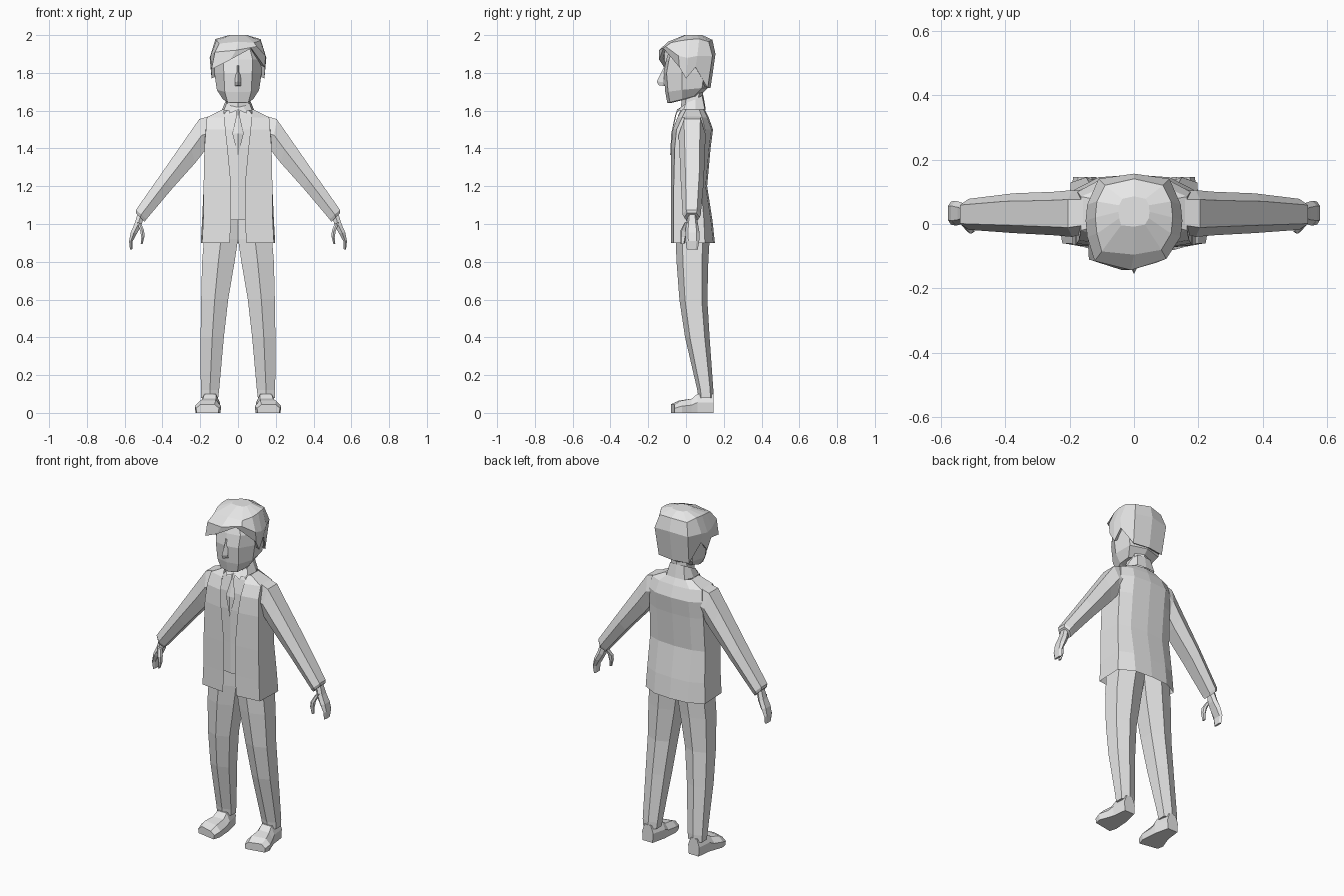
import bpy, bmesh, math
from mathutils import Vector

grey = bpy.data.materials.new("light grey")
grey.diffuse_color = (0.8, 0.8, 0.8, 1)


def finish(name, bm, mirror):
    bmesh.ops.remove_doubles(bm, verts=bm.verts, dist=0.0005)
    bmesh.ops.recalc_face_normals(bm, faces=bm.faces)
    me = bpy.data.meshes.new(name)
    bm.to_mesh(me)
    bm.free()
    me.materials.append(grey)
    ob = bpy.data.objects.new(name, me)
    bpy.context.collection.objects.link(ob)
    if mirror:
        ob.modifiers.new("mirror", 'MIRROR')
    return ob


def loft(name, rings, closed=True, caps=(True, True), mirror=False):
    """Skin a list of equal-length point rings."""
    bm = bmesh.new()
    rows = [[bm.verts.new(p) for p in r] for r in rings]
    n = len(rings[0])
    for a, b in zip(rows, rows[1:]):
        for i in range(n if closed else n - 1):
            j = (i + 1) % n
            bm.faces.new((a[i], a[j], b[j], b[i]))
    if caps[0]:
        bm.faces.new(rows[0])
    if caps[1]:
        bm.faces.new(rows[-1])
    return finish(name, bm, mirror)


HEX = [(0, -1), (1, -.6), (1, .6), (0, 1), (-1, .6), (-1, -.6)]


def flat_ring(z, x0, x1, y0, y1):
    """Horizontal six-sided ring with ridges at front and back."""
    cx, cy, hx, hy = (x0+x1)/2, (y0+y1)/2, (x1-x0)/2, (y1-y0)/2
    return [(cx + u*hx, cy + v*hy, z) for u, v in HEX]


def limb_ring(upper, lower, y0, y1):
    """Tilted six-sided ring between an upper and a lower (x, z) point."""
    a, b = Vector((upper[0], 0, upper[1])), Vector((lower[0], 0, lower[1]))
    c, h = (a + b)/2, (a - b)/2
    return [c + h*u + Vector((0, (y0+y1)/2 + v*(y1-y0)/2, 0)) for u, v in HEX]


# Trousers
loft("trouser_leg", [flat_ring(*r) for r in (
    (.08, .105, .195, .065, .145), (.12, .10, .197, .06, .145),
    (.40, .075, .198, -.005, .125), (.60, .052, .195, -.035, .113),
    (.80, .018, .19, -.05, .118), (.92, .0, .18, -.055, .125),
    (1.04, .0, .17, -.055, .12))], mirror=True)

# Shoes: heel to toe cross-sections, toes turned outward
def shoe_ring(y, x0, x1, top, skew):
    w = (x1 - x0)*.18
    return [(x0, y+skew, 0), (x1, y-skew, 0), (x1+.004, y-skew, top*.55),
            (x1-w, y-skew, top), (x0+w, y+skew, top), (x0-.004, y+skew, top*.55)]

loft("shoe", [shoe_ring(*r) for r in (
    (.145, .12, .185, .10, 0), (.06, .10, .195, .10, 0), (.03, .098, .205, .075, 0),
    (-.03, .093, .225, .065, -.008), (-.07, .105, .218, .045, -.01))], mirror=True)

# Jacket shell, open at the front: opening, front corner, side corner, back
def jacket_row(z, xo, yo, xf, yf, xs, ys, xb, yb):
    return [(xo, yo, z), (xf, yf, z), (xs, ys, z), (xb, yb - .008, z), (0, yb, z)]

loft("jacket", [jacket_row(*r) for r in (
    (.90, .045, -.08, .19, -.065, .197, .10, .11, .153),
    (1.02, .036, -.08, .184, -.065, .19, .095, .11, .14),
    (1.20, .036, -.08, .182, -.065, .182, .08, .11, .112),
    (1.40, .055, -.08, .178, -.06, .178, .09, .11, .13),
    (1.50, .066, -.07, .17, -.05, .175, .10, .11, .143),
    (1.565, .072, -.045, .165, -.02, .165, .085, .10, .12),
    (1.605, .075, -.02, .085, .0, .085, .07, .06, .10))],
    closed=False, caps=(False, False), mirror=True)

# Jacket collar, rising to the back
loft("collar", [
    [(.045, -.045, 1.60), (.075, -.015, 1.60), (.085, .05, 1.605), (.06, .10, 1.605), (0, .105, 1.605)],
    [(.03, -.03, 1.615), (.06, .0, 1.64), (.062, .05, 1.66), (.045, .085, 1.68), (0, .092, 1.68)]],
    closed=False, caps=(False, False), mirror=True)

# Shirt
loft("shirt", [[(0, y, z), (x, y+.008, z), (x+.02, .05, z), (0, .06, z)] for z, x, y in (
    (1.02, .06, -.07), (1.2, .06, -.07), (1.4, .075, -.07), (1.5, .08, -.062),
    (1.58, .075, -.04), (1.61, .05, -.025))],
    closed=False, caps=(False, False), mirror=True)

# Shirt collar wings
loft("shirt_collar", [[(.0, -.045, 1.605), (.045, -.05, 1.585)],
                      [(.0, -.03, 1.618), (.055, -.01, 1.63)]],
     closed=False, caps=(False, False), mirror=True)

# Tie: knot and blade
loft("tie", [[(0, y - .006, z), (x, y, z)] for z, x, y in (
    (1.61, .012, -.04), (1.575, .008, -.052), (1.48, .03, -.072), (1.365, .0005, -.078))],
    closed=False, caps=(False, False), mirror=True)

# Sleeves
loft("sleeve", [limb_ring(*r) for r in (
    ((.10, 1.585), (.13, 1.40), -.02, .10), ((.205, 1.555), (.178, 1.385), -.04, .105),
    ((.27, 1.462), (.225, 1.325), -.035, .10), ((.40, 1.275), (.35, 1.185), -.028, .095),
    ((.54, 1.075), (.485, 1.025), -.018, .078), ((.54, 1.058), (.495, 1.012), -.01, .072))],
    mirror=True)

# Hands: palm with fingers, and thumb
loft("hand", [limb_ring(*r) for r in (
    ((.53, 1.06), (.50, 1.03), .01, .055), ((.548, 1.00), (.515, .985), .0, .065),
    ((.568, .955), (.535, .95), -.005, .072), ((.577, .91), (.558, .908), -.002, .07),
    ((.572, .865), (.56, .865), .005, .062))], mirror=True)
loft("thumb", [limb_ring(*r) for r in (
    ((.535, 1.01), (.512, 1.0), -.01, .025), ((.518, .965), (.497, .965), -.03, .005),
    ((.512, .93), (.495, .935), -.03, .0), ((.515, .895), (.505, .895), -.028, -.008))],
    mirror=True)

# Neck
loft("neck", [flat_ring(1.56, -.06, .06, -.03, .09), flat_ring(1.72, -.05, .05, -.02, .09)])

# Head: half rings, front height and back height per ring
def head_ring(zf, zb, yf, xf, xs, yb):
    zs = (zf + zb)/2
    return [(0, yf, zf), (xf, yf+.015, zf), (xs, -.02, zs), (xs*.9, yb-.03, zb), (0, yb, zb)]

loft("head", [head_ring(*r) for r in (
    (1.64, 1.67, -.098, .04, .065, .03), (1.645, 1.675, -.10, .055, .08, .07),
    (1.70, 1.72, -.11, .07, .112, .115), (1.80, 1.80, -.118, .075, .125, .125),
    (1.87, 1.87, -.105, .078, .128, .13), (1.94, 1.94, -.08, .06, .10, .11))],
    closed=False, caps=(True, True), mirror=True)

# Nose
loft("nose", [[(0, -.112, 1.84), (.008, -.108, 1.84)], [(0, -.155, 1.755), (.017, -.12, 1.75)],
              [(0, -.145, 1.735), (.015, -.112, 1.73)], [(0, -.112, 1.73), (.0, -.112, 1.73)]],
     closed=False, caps=(False, False), mirror=True)

# Hair: asymmetric fringe, mirrored sides and back
def hair_ring(fringe, side, back):
    left = [(-x, y, z) for x, y, z in reversed(side)]
    return fringe + side + [back] + left

bottom = hair_ring([(-.14, -.11, 1.82), (-.04, -.142, 1.87), (.07, -.12, 1.93)],
                   [(.143, -.035, 1.83), (.14, .0, 1.77), (.135, .05, 1.83), (.10, .115, 1.72)],
                   (0, .13, 1.72))
middle = hair_ring([(-.122, -.115, 1.91), (-.01, -.143, 1.92), (.10, -.108, 1.94)],
                   [(.145, -.04, 1.89), (.15, .01, 1.88), (.145, .06, 1.89), (.11, .14, 1.89)],
                   (0, .156, 1.90))
top = hair_ring([(-.10, -.085, 1.955), (0, -.095, 1.965), (.085, -.08, 1.96)],
                [(.115, -.03, 1.97), (.12, .02, 1.977), (.115, .07, 1.98), (.09, .12, 1.965)],
                (0, .14, 1.975))
crown = [(x*.4, .05 + (y-.05)*.4, 2.0) for x, y, z in top]
inner = [(x*.85, y*.85, z + .01) for x, y, z in bottom]
loft("hair", [inner, bottom, middle, top, crown], caps=(False, True))
